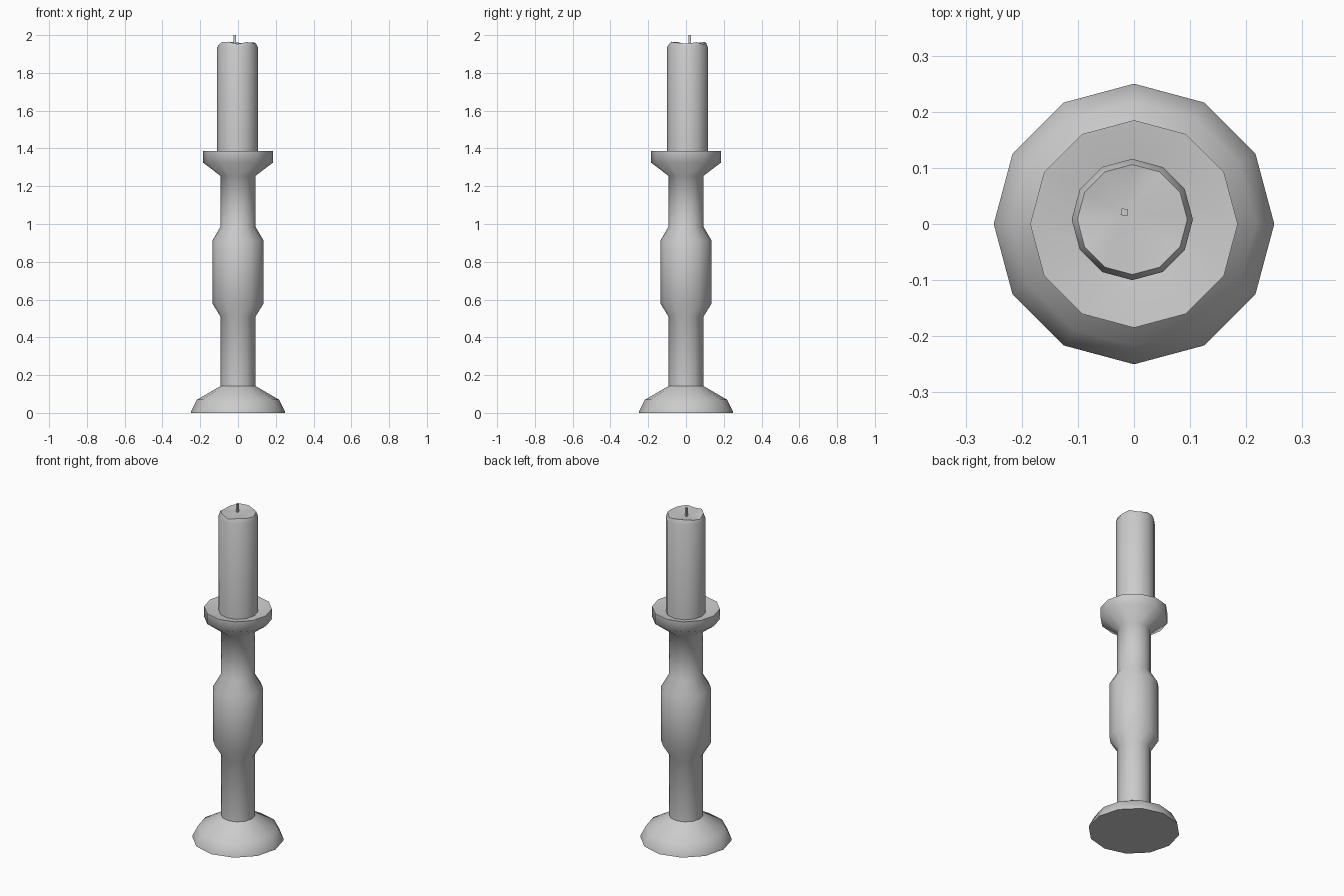
import bpy, bmesh, math
from mathutils import Matrix

if "Cube" in bpy.data.objects:
    bpy.data.objects.remove(bpy.data.objects["Cube"])

SIDES = 12


def finish(bm, name, angle):
    bmesh.ops.recalc_face_normals(bm, faces=bm.faces)
    mesh = bpy.data.meshes.new(name)
    bm.to_mesh(mesh)
    bm.free()
    ob = bpy.data.objects.new(name, mesh)
    bpy.context.collection.objects.link(ob)
    bpy.ops.object.select_all(action='DESELECT')
    ob.select_set(True)
    bpy.context.view_layer.objects.active = ob
    bpy.ops.object.shade_smooth_by_angle(angle=math.radians(angle))
    return ob


def lathe(profile, centre=(0, 0), wobble=None, apex=None):
    """Rings of SIDES vertices; wobble shifts the last ring, apex closes it with a fan."""
    bm = bmesh.new()
    rings = []
    for k, (r, z) in enumerate(profile):
        ring = []
        for i in range(SIDES):
            a = math.tau * i / SIDES
            dz = wobble[i] if wobble and k == len(profile) - 1 else 0
            ring.append(bm.verts.new((centre[0] + r * math.cos(a),
                                      centre[1] + r * math.sin(a), z + dz)))
        rings.append(ring)
    for lo, hi in zip(rings, rings[1:]):
        for i in range(SIDES):
            j = (i + 1) % SIDES
            bm.faces.new((lo[i], lo[j], hi[j], hi[i]))
    bm.faces.new(rings[0][::-1])
    if apex:
        tip = bm.verts.new(apex)
        for i in range(SIDES):
            bm.faces.new((rings[-1][i], rings[-1][(i + 1) % SIDES], tip))
    else:
        bm.faces.new(rings[-1])
    return bm


# Turned holder: foot, stem, swelling, neck and drip dish
holder = [(0.25, 0.0), (0.248, 0.01), (0.217, 0.07), (0.093, 0.142),
          (0.093, 0.51), (0.136, 0.58), (0.136, 0.912), (0.093, 0.985),
          (0.093, 1.255), (0.185, 1.325), (0.185, 1.387), (0.182, 1.387),
          (0.09, 1.36)]
finish(lathe(holder), "candle_holder", 58)

# Candle with an unevenly melted top edge
melt = [0.0, 0.008, -0.004, 0.006, 0.009, 0.002,
        -0.006, 0.007, 0.01, -0.002, 0.008, 0.004]
candle = [(0.108, 1.35), (0.108, 1.935), (0.098, 1.955)]
finish(lathe(candle, (-0.003, 0.008), melt, (-0.017, 0.021, 1.95)), "candle", 58)

# Square wick
bm = bmesh.new()
bmesh.ops.create_cube(bm, size=1, matrix=Matrix.Translation((-0.017, 0.021, 1.968))
                      @ Matrix.Rotation(math.radians(-8), 4, 'Z')
                      @ Matrix.Diagonal((0.012, 0.012, 0.064, 1)))
finish(bm, "wick", 30)
